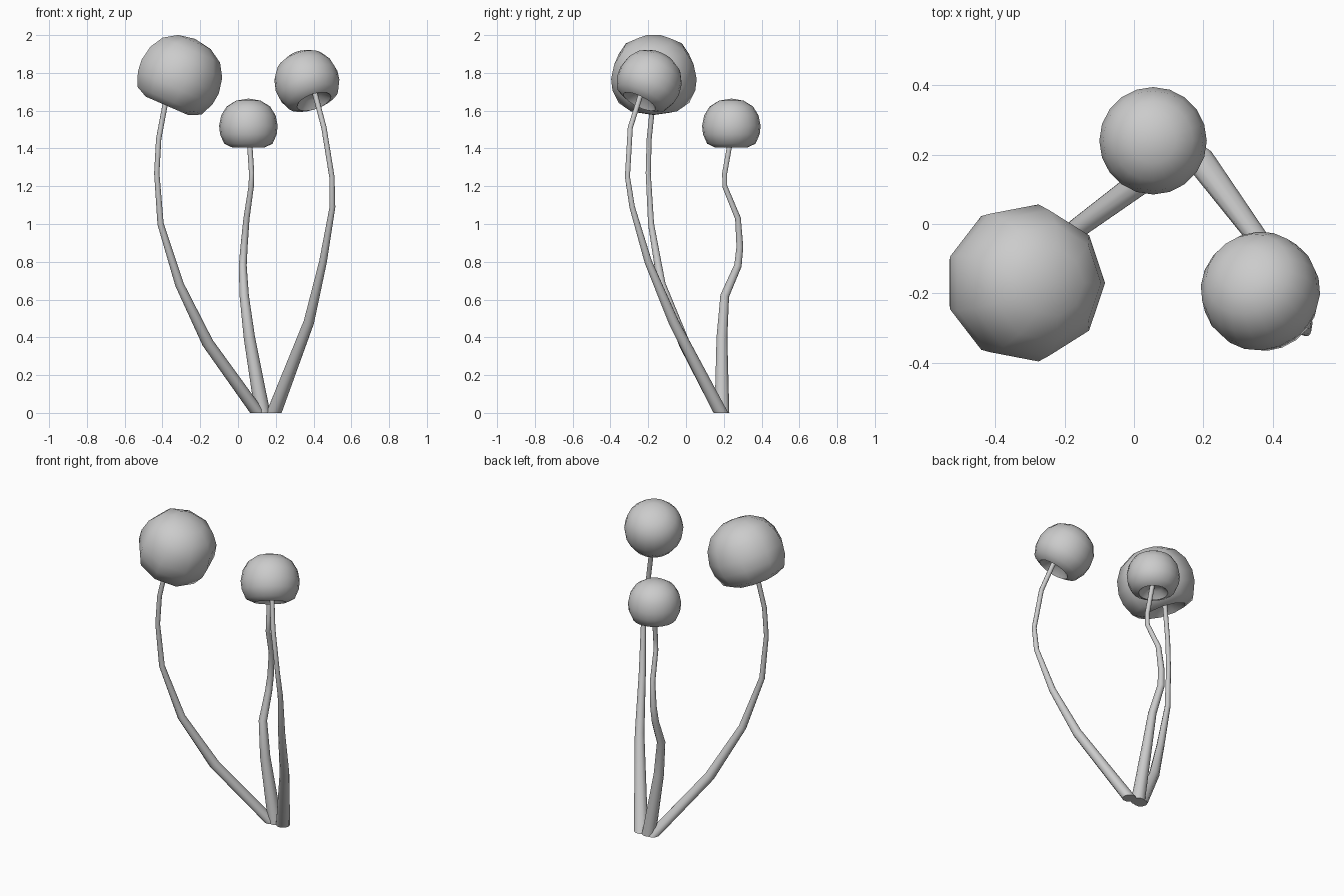
import bpy, bmesh, math
from mathutils import Vector, Matrix

cube = bpy.data.objects.get("Cube")
if cube:
    bpy.data.objects.remove(cube, do_unlink=True)

grey = bpy.data.materials.new("plain_grey")
grey.use_nodes = True
grey.diffuse_color = (0.6, 0.6, 0.6, 1)
grey.node_tree.nodes["Principled BSDF"].inputs["Base Color"].default_value = (0.6, 0.6, 0.6, 1)


def finish(name, bm):
    bmesh.ops.recalc_face_normals(bm, faces=bm.faces)
    mesh = bpy.data.meshes.new(name)
    bm.to_mesh(mesh)
    bm.free()
    mesh.materials.append(grey)
    obj = bpy.data.objects.new(name, mesh)
    bpy.context.collection.objects.link(obj)
    bpy.ops.object.select_all(action='DESELECT')
    obj.select_set(True)
    bpy.context.view_layer.objects.active = obj
    bpy.ops.object.shade_smooth_by_angle(angle=math.radians(50))
    return obj


def skin(bm, rings):
    for a, b in zip(rings, rings[1:]):
        n = len(a)
        for i in range(n):
            bm.faces.new((a[i], a[(i + 1) % n], b[(i + 1) % n], b[i]))


# Cap profile (radius, height) from hollow underside over the rim to the crown
PROFILE = [(0.05, -0.075), (0.085, -0.11), (0.128, -0.09), (0.15, -0.04), (0.155, 0.005),
           (0.144, 0.06), (0.115, 0.107), (0.065, 0.138)]


def cap(name, centre, up, radius, sides):
    bm = bmesh.new()
    rings = []
    for r, h in PROFILE:
        rings.append([bm.verts.new((r * math.cos(t), r * math.sin(t), h))
                      for t in (math.tau * i / sides for i in range(sides))])
    skin(bm, rings)
    # Close the hollow and the crown with fans
    for ring, h in ((rings[0], -0.065), (rings[-1], 0.149)):
        tip = bm.verts.new((0, 0, h))
        for i in range(sides):
            bm.faces.new((ring[i], ring[(i + 1) % sides], tip))
    turn = Vector((0, 0, 1)).rotation_difference(Vector(up)).to_matrix().to_4x4()
    place = Matrix.Translation(centre) @ turn @ Matrix.Scale(radius / 0.155, 4)
    bmesh.ops.transform(bm, matrix=place, verts=bm.verts)
    finish(name, bm)


def stem(name, path, sides=10):
    bm = bmesh.new()
    pts = [Vector(p) for p in path]
    rings = []
    for k, p in enumerate(pts):
        # The foot is cut level with the ground
        axis = Vector((0, 0, 1)) if k == 0 else (pts[min(k + 1, len(pts) - 1)] - pts[k - 1]).normalized()
        r = 0.014 + 0.027 * max(0, 1 - p.z / 1.2) ** 1.3
        turn = Vector((0, 0, 1)).rotation_difference(axis)
        rings.append([bm.verts.new(p + turn @ Vector((r * math.cos(t), r * math.sin(t), 0)))
                      for t in (math.tau * i / sides for i in range(sides))])
    skin(bm, rings)
    bm.faces.new(rings[0])
    bm.faces.new(rings[-1])
    finish(name, bm)


# Large mushroom, coarse cap
cap("large_cap", (-0.315, -0.17, 1.777), (0.4, 0, 0.92), 0.23, 9)
stem("large_stem", [(0.105, 0.185, 0), (-0.16, -0.01, 0.37), (-0.31, -0.13, 0.68), (-0.41, -0.185, 1.0),
                    (-0.43, -0.2, 1.27), (-0.42, -0.195, 1.45), (-0.375, -0.17, 1.69)])

# Medium mushroom, tilted cap
cap("medium_cap", (0.365, -0.195, 1.752), (-0.36, 0.5, 1), 0.172, 20)
stem("medium_stem", [(0.19, 0.185, 0), (0.375, -0.065, 0.48), (0.45, -0.2, 0.8), (0.5, -0.285, 1.09),
                     (0.497, -0.31, 1.25), (0.455, -0.295, 1.51), (0.405, -0.235, 1.7)])

# Small mushroom, upright cap
cap("small_cap", (0.055, 0.24, 1.515), (0, 0, 1), 0.155, 20)
stem("small_stem", [(0.13, 0.19, 0), (0.06, 0.19, 0.4), (0.033, 0.205, 0.62), (0.025, 0.275, 0.78),
                    (0.032, 0.285, 0.88), (0.045, 0.275, 1.03), (0.07, 0.205, 1.2), (0.072, 0.205, 1.27),
                    (0.06, 0.237, 1.45)])
